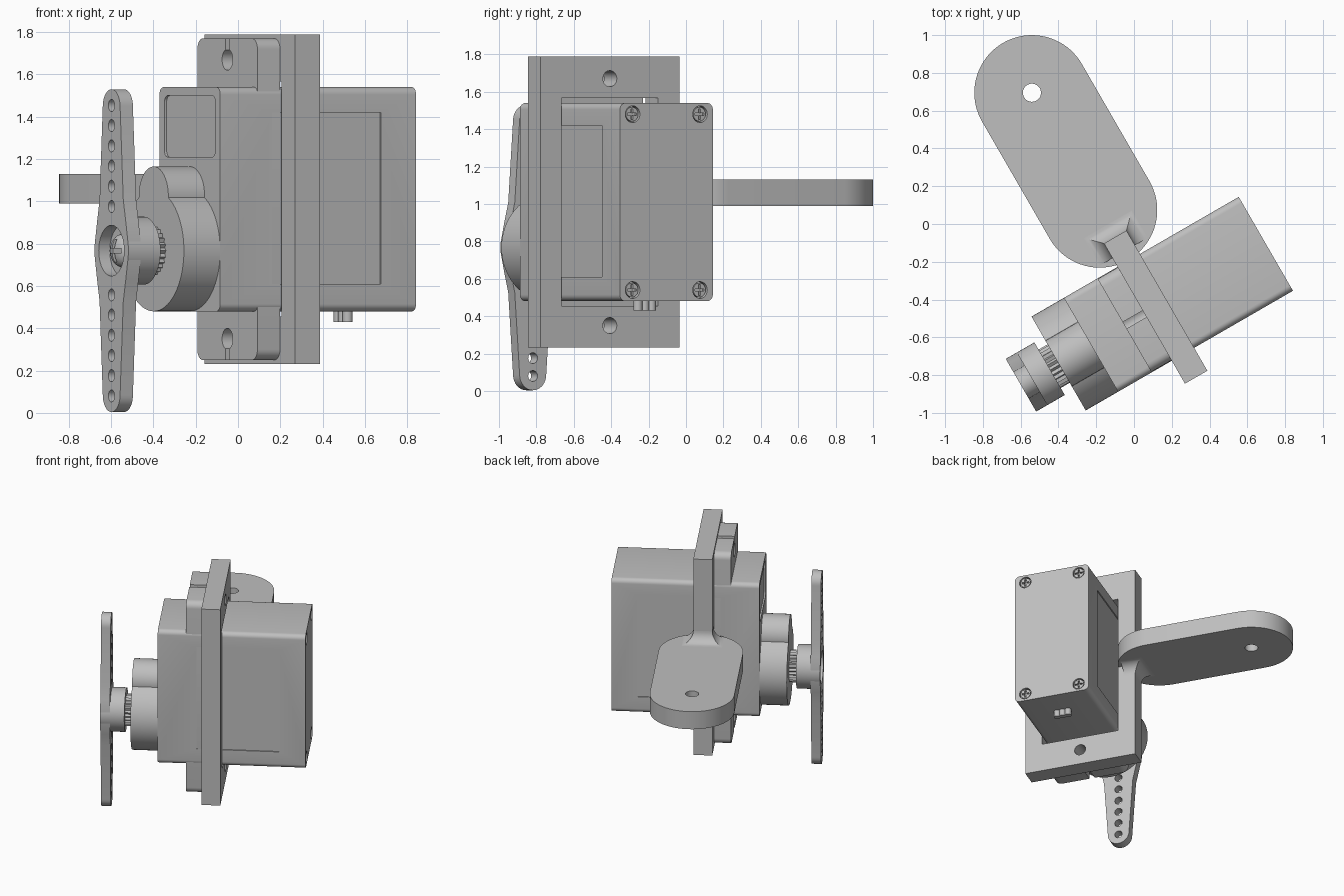
import bpy, bmesh, math
from mathutils import Matrix, Vector

if "Cube" in bpy.data.objects:
    bpy.data.objects.remove(bpy.data.objects["Cube"], do_unlink=True)

grey = bpy.data.materials.new("plain grey")
grey.use_nodes = True
grey.diffuse_color = (0.52, 0.52, 0.52, 1)
grey.node_tree.nodes["Principled BSDF"].inputs["Base Color"].default_value = (0.52, 0.52, 0.52, 1)

TURN = Matrix.Rotation(math.radians(30), 4, 'Z')   # whole assembly is turned
MID, AXLE = -0.44, 0.767                           # shaft position across and up
FRONT, BACK = -0.517, 0.552                        # ends of the motor case
parts = []


def finish(name, bm, keep=True):
    bmesh.ops.recalc_face_normals(bm, faces=bm.faces)
    bm.transform(TURN)
    mesh = bpy.data.meshes.new(name)
    bm.to_mesh(mesh)
    bm.free()
    mesh.materials.append(grey)
    obj = bpy.data.objects.new(name, mesh)
    bpy.context.collection.objects.link(obj)
    if keep:
        parts.append(obj)
    else:
        obj.hide_render = True
    return obj


def arc(c, r, start=0, end=360, n=40):
    full = end - start == 360
    steps = n if full else n + 1
    return [(c[0] + r * math.cos(math.radians(start + (end - start) * i / n)),
             c[1] + r * math.sin(math.radians(start + (end - start) * i / n))) for i in range(steps)]


def rect(a0, a1, b0, b1, r=0):
    if not r:
        return [(a0, b0), (a1, b0), (a1, b1), (a0, b1)]
    corners = [(a1 - r, b1 - r), (a0 + r, b1 - r), (a0 + r, b0 + r), (a1 - r, b0 + r)]
    return [p for i, c in enumerate(corners) for p in arc(c, r, 90 * i, 90 * i + 90, 6)]


def prism(name, outline, lo, hi, axis='X', keep=True):
    """Extrude an outline along the shaft (X), across (Y) or up (Z)."""
    place = {'X': lambda a, b, t: (t, a, b),
             'Y': lambda a, b, t: (a, t, b),
             'Z': lambda a, b, t: (a, b, t)}[axis]
    bm = bmesh.new()
    low = [bm.verts.new(place(a, b, lo)) for a, b in outline]
    high = [bm.verts.new(place(a, b, hi)) for a, b in outline]
    bm.faces.new(low)
    bm.faces.new(high)
    for i in range(len(low)):
        j = (i + 1) % len(low)
        bm.faces.new((low[i], low[j], high[j], high[i]))
    return finish(name, bm, keep)


def cutter(outline, lo, hi, axis='X'):
    return prism("cutter", outline, lo, hi, axis, False)


def carve(obj, cutters):
    for c in cutters:
        m = obj.modifiers.new("cut", 'BOOLEAN')
        m.operation, m.solver, m.object = 'DIFFERENCE', 'EXACT', c
    bpy.context.view_layer.update()
    result = bpy.data.meshes.new_from_object(obj.evaluated_get(bpy.context.evaluated_depsgraph_get()))
    obj.modifiers.clear()
    obj.data = result
    for c in cutters:
        bpy.data.objects.remove(c, do_unlink=True)


def cross(c, r, lo, hi):
    w = r * 0.16
    return [cutter(rect(c[0] - a, c[0] + a, c[1] - b, c[1] + b), lo, hi)
            for a, b in ((r * 0.75, w), (w, r * 0.75))]


# Motor case with shallow label recesses and screw pockets
case = prism("motor_case", rect(MID - 0.287, MID + 0.287, 0.48, 1.54, 0.035), FRONT, BACK)
screw_spots = [(MID + s * 0.208, z) for s in (-1, 1) for z in (0.54, 1.48)]
cuts = [cutter(rect(MID - 0.24, MID + 0.24, 1.21, 1.5, 0.03), FRONT - 0.1, FRONT + 0.012)]
cuts += [cutter(rect(-0.235, 0.36, 0.61, 1.42), MID + s * 0.279, MID + s * 0.4, 'Y') for s in (-1, 1)]
cuts += [cutter(arc(c, 0.045, n=24), BACK - 0.03, BACK + 0.1) for c in screw_spots]
carve(case, cuts)

# Case screws with cross slots
for c in screw_spots:
    screw = prism("case_screw", arc(c, 0.038, n=24), BACK - 0.035, BACK - 0.006)
    carve(screw, cross(c, 0.038, BACK - 0.022, BACK + 0.05))

# Mounting ears with keyhole slots
ears = prism("mounting_ears", rect(MID - 0.284, MID + 0.284, 0.25, 1.77, 0.05), -0.312, -0.189)
cuts = []
for z, end in ((0.35, 0.2), (1.67, 1.8)):
    cuts += [cutter(arc((MID, z), 0.05, n=32), -0.4, -0.1),
             cutter(rect(MID - 0.02, MID + 0.02, min(z, end), max(z, end)), -0.4, -0.1)]
carve(ears, cuts)

# Gear housing and output shaft
prism("gear_housing", arc((MID, AXLE), 0.287, n=64), -0.715, FRONT + 0.01)
prism("small_gear_housing", arc((MID, 1.025), 0.14), -0.715, FRONT + 0.01)
teeth = []
for i in range(50):
    a, r = math.tau * i / 50, 0.118 if i % 2 else 0.106
    teeth.append((MID + r * math.cos(a), AXLE + r * math.sin(a)))
prism("splined_shaft", teeth, -0.8, -0.7)

# Horn: hub and tapered double arm with a row of holes
hub = prism("horn_hub", arc((MID, AXLE), 0.161, n=48), -0.945, -0.77)
carve(hub, [cutter(arc((MID, AXLE), 0.12, n=40), -1, -0.885)])
REACH, TIP = 0.763, 0.082
half = [(0.112, 0.24), (0.135, 0.14), (0.155, 0.045)]
side = half + [(w, -z) for w, z in reversed(half)]
outline = arc((0, REACH - TIP), TIP, 0, 180, 16) + [(-w, z) for w, z in side]
outline += arc((0, TIP - REACH), TIP, 180, 360, 16) + [(w, z) for w, z in reversed(side)]
arm = prism("horn_arm", [(MID + a, AXLE + b) for a, b in outline], -0.945, -0.875)
cuts = [cutter(arc((MID, AXLE), 0.12, n=40), -1, -0.885)]
cuts += [cutter(arc((MID, AXLE + s * (0.209 + 0.0955 * i)), 0.029, n=20), -1, -0.8)
         for s in (-1, 1) for i in range(6)]
carve(arm, cuts)

# Domed horn screw
bm = bmesh.new()
bmesh.ops.create_uvsphere(bm, u_segments=32, v_segments=16, radius=0.078)
bm.transform(Matrix.Translation((-0.885, MID, AXLE)) @ Matrix.Diagonal((0.65, 1, 1, 1)))
horn_screw = finish("horn_screw", bm)
carve(horn_screw, cross((MID, AXLE), 0.07, -1, -0.905))

# Cable stubs
for i in (-1, 0, 1):
    prism("cable_stub", arc((0.32, MID + i * 0.042), 0.024, n=20), 0.43, 0.5, 'Z')

# Bracket plate with a window for the case
P0, P1, EDGE = -0.189, -0.052, -0.01
plate = prism("bracket_plate", rect(-0.867, EDGE, 0.232, 1.788), P0, P1)
carve(plate, [cutter(rect(-0.738, -0.142, 0.455, 1.567), -0.3, 0.1)]
      + [cutter(arc((MID, z), 0.043, n=32), -0.3, 0.1) for z in (0.35, 1.67)])

# Bracket tab with rounded ends and a hole
LOW, TOP, CU = 0.99, 1.13, (P0 + P1) / 2
tab = prism("bracket_tab", arc((CU, 0.872), 0.305, 0, 180, 40) + arc((CU, 0.155), 0.305, 180, 360, 40),
            LOW, TOP, 'Z')
carve(tab, [cutter(arc((CU, 0.872), 0.048, n=32), 0.9, 1.2, 'Z')])

# Fillets flaring from the plate into the tab, above and below
R = 0.09
for name, base, way in (("upper_fillet", TOP, 1), ("lower_fillet", LOW, -1)):
    bm = bmesh.new()
    rings = []
    for i in range(11):
        a = math.radians(9 * i)
        flare, rise = R * (1 - math.sin(a)), R * (1 - math.cos(a))
        rings.append([bm.verts.new((u, v, base + way * (rise - 0.001)))
                      for u, v in rect(P0 - flare, P1 + flare, -0.1, EDGE + flare)])
    bm.faces.new(rings[0])
    bm.faces.new(rings[-1])
    for lo, hi in zip(rings, rings[1:]):
        for i in range(4):
            j = (i + 1) % 4
            bm.faces.new((lo[i], lo[j], hi[j], hi[i]))
    finish(name, bm)

# Smooth curved sides, keep hard edges crisp
bpy.ops.object.select_all(action='DESELECT')
for obj in parts:
    obj.select_set(True)
bpy.context.view_layer.objects.active = parts[0]
bpy.ops.object.shade_smooth_by_angle(angle=math.radians(30))
